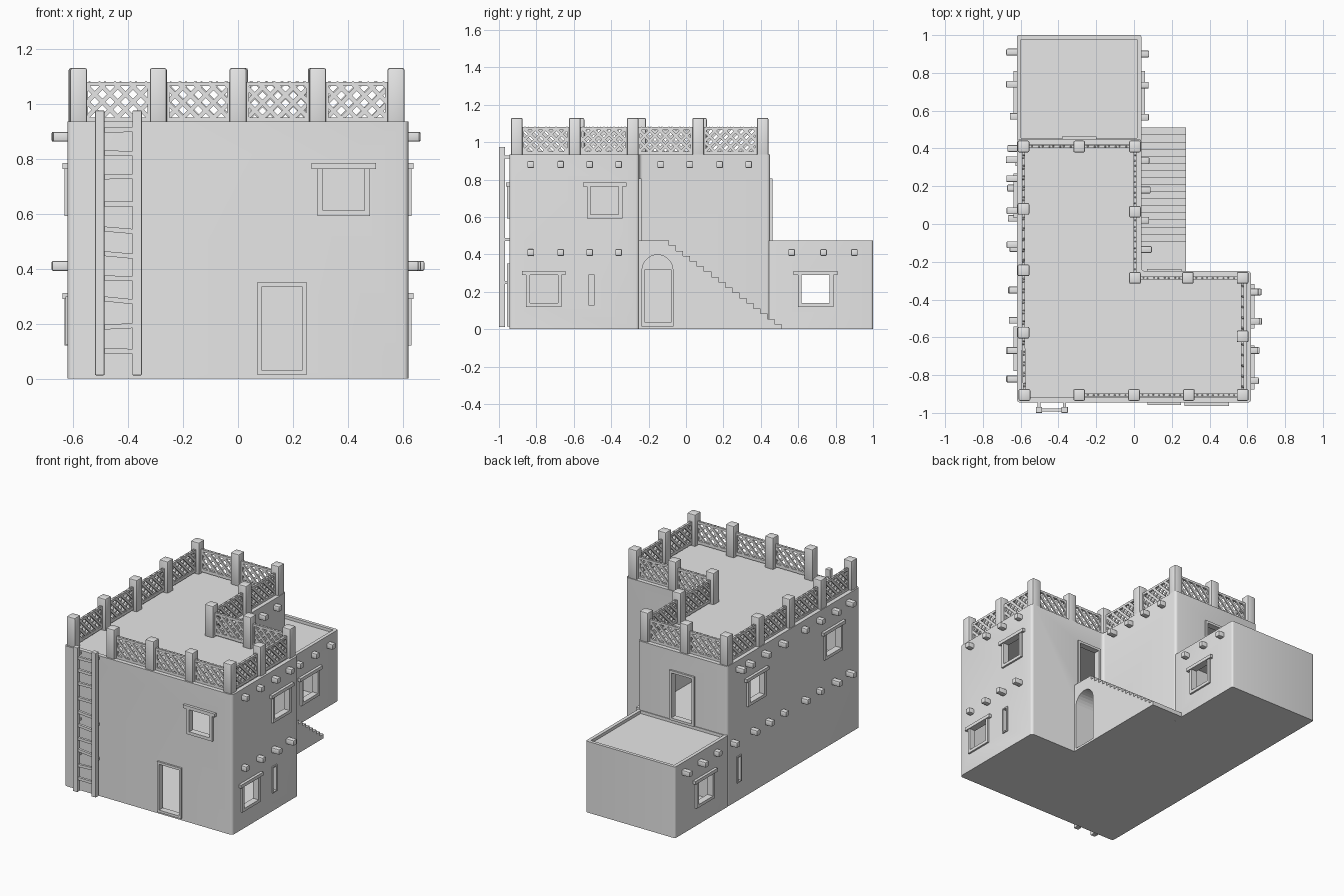
import bpy, bmesh, math, random
from mathutils import Matrix, Vector

if "Cube" in bpy.data.objects:
    bpy.data.objects.remove(bpy.data.objects["Cube"])

random.seed(4)
clay = bpy.data.materials.new("clay grey")
clay.diffuse_color = (0.8, 0.8, 0.8, 1)
clay.use_nodes = True
clay.node_tree.nodes["Principled BSDF"].inputs["Base Color"].default_value = clay.diffuse_color


def finish(name, bm, bevel=0, segs=2):
    """Turn a bmesh into a named object, optionally rounding all its edges."""
    if bevel:
        bmesh.ops.bevel(bm, geom=bm.edges[:], offset=bevel, segments=segs,
                        affect='EDGES', profile=0.5)
    bmesh.ops.recalc_face_normals(bm, faces=bm.faces)
    me = bpy.data.meshes.new(name)
    bm.to_mesh(me)
    bm.free()
    me.materials.append(clay)
    ob = bpy.data.objects.new(name, me)
    bpy.context.collection.objects.link(ob)
    return ob


def add_box(bm, lo, hi, m=Matrix()):
    lo, hi = Vector(lo), Vector(hi)
    s = Matrix.Diagonal((*(hi - lo), 1))
    bmesh.ops.create_cube(bm, size=1, matrix=m @ Matrix.Translation((lo + hi) / 2) @ s)


def box(name, lo, hi, bevel=0):
    bm = bmesh.new()
    add_box(bm, lo, hi)
    return finish(name, bm, bevel)


def prism(name, pts, direction, round_r=0):
    """Extrude a closed 3D outline; round_r rounds the edges along the extrusion."""
    bm = bmesh.new()
    f = bm.faces.new([bm.verts.new(p) for p in pts])
    d = Vector(direction)
    ext = bmesh.ops.extrude_face_region(bm, geom=[f])
    bmesh.ops.translate(bm, verts=[v for v in ext['geom'] if isinstance(v, bmesh.types.BMVert)], vec=d)
    if round_r:
        side = [e for e in bm.edges
                if abs((e.verts[0].co - e.verts[1].co).normalized().dot(d.normalized())) > 0.99]
        bmesh.ops.bevel(bm, geom=side, offset=round_r, segments=4, affect='EDGES', profile=0.5)
    return finish(name, bm)


def cut(ob, cutter):
    mod = ob.modifiers.new("cut", 'BOOLEAN')
    mod.operation, mod.solver, mod.object = 'DIFFERENCE', 'EXACT', cutter
    bpy.context.view_layer.objects.active = ob
    bpy.ops.object.modifier_apply(modifier=mod.name)
    bpy.data.objects.remove(cutter)


def smooth(ob):
    bpy.ops.object.select_all(action='DESELECT')
    ob.select_set(True)
    bpy.context.view_layer.objects.active = ob
    bpy.ops.object.shade_smooth_by_angle(angle=math.radians(35))


def outline(d, z):
    """L-shaped plan of the two storey house, inset by d."""
    return [(-.62 + d, -.945 + d, z), (.62 - d, -.945 + d, z), (.62 - d, -.25 - d, z),
            (.04 - d, -.25 - d, z), (.04 - d, .45 - d, z), (-.62 + d, .45 - d, z)]


# House shell, with two hollow storeys and a sunken roof deck
house = prism("house_walls", outline(0, 0), (0, 0, .935), .018)
for z0, h in ((.02, .42), (.47, .43)):
    cut(house, prism("room_void", outline(.035, z0), (0, 0, h)))
cut(house, prism("roof_recess", outline(.028, .92), (0, 0, .1)))

# Low rear room
annex = prism("rear_room_walls", [(-.62, .44, 0), (.04, .44, 0), (.04, 1, 0), (-.62, 1, 0)],
              (0, 0, .475), .012)
cut(annex, box("annex_void", (-.585, .452, .02), (.005, .965, .43)))
cut(annex, box("annex_recess", (-.597, .455, .455), (.017, .978, .6)))

# Wall planes: (normal axis, position, outward sign)
FRONT, RIGHT, LEFT = (1, -.945, -1), (0, .62, 1), (0, -.62, -1)
INNER_R, INNER_B, BACK = (0, .04, 1), (1, -.25, 1), (1, .45, 1)


def on_wall(face, u0, u1, z0, z1, d0, d1):
    """Box corners from wall coordinates; d is the distance out of the wall."""
    ax, pos, s = face
    a, b = sorted((pos + s * d0, pos + s * d1))
    return ((a, u0, z0), (b, u1, z1)) if ax == 0 else ((u0, a, z0), (u1, b, z1))


def opening(name, wall, face, u0, u1, z0, z1, t=.02, out=.012, lintel=False):
    """Cut a hole and line it with a frame; u and z give the clear opening."""
    cut(wall, box("hole", *on_wall(face, u0 - t / 2, u1 + t / 2, z0 - t / 2, z1 + t / 2, -.06, .05)))
    bm = bmesh.new()
    for a, b, c, d in ((u0 - t, u0, z0 - t, z1 + t), (u1, u1 + t, z0 - t, z1 + t),
                       (u0, u1, z0 - t, z0), (u0, u1, z1, z1 + t)):
        add_box(bm, *on_wall(face, a, b, c, d, -.03, out))
    if lintel:
        add_box(bm, *on_wall(face, u0 - t - .022, u1 + t + .022, z1, z1 + .022, -.01, out + .006))
    finish(name, bm)


# Windows
for name, wall, face, u, z in (
        ("front_window", house, FRONT, .385, .687), ("right_upper_window", house, RIGHT, -.435, .687),
        ("right_lower_window", house, RIGHT, -.76, .215), ("left_upper_window_a", house, LEFT, .15, .687),
        ("left_upper_window_b", house, LEFT, -.66, .687), ("rear_room_right_window", annex, INNER_R, .693, .215),
        ("rear_room_left_window", annex, LEFT, .693, .215)):
    opening(name, wall, face, u - .075, u + .075, z - .075, z + .075, lintel=True)
opening("right_slit_window", house, RIGHT, -.52, -.49, .13, .29, .008, .008)
opening("left_slit_window", house, LEFT, .315, .345, .13, .29, .008, .008)

# Doors
opening("front_door_frame", house, FRONT, .087, .233, .03, .335, .016)
opening("rear_roof_door_frame", house, BACK, -.365, -.215, .49, .79, .016)
opening("landing_door_frame", house, INNER_B, .085, .235, .49, .79, .016)
opening("under_stair_door_frame", house, INNER_R, -.22, -.08, .035, .32, .012, .006)

# Outside stair with landing and an arch beneath it
n, run = 16, .0375
prof = [(.04, -.25, 0), (.04, .51, 0)]
for i in range(n):
    y, z = .51 - i * run, .475 * (i + 1) / (n + 1)
    prof += [(.04, y, z), (.04, y - run, z)]
prof += [(.04, .51 - n * run, .475), (.04, -.25, .475)]
stair = prism("outside_stair", prof, (.235, 0, 0))
arch = [(0, -.235, .015), (0, -.07, .015)]
arch += [(0, -.1525 + .0825 * math.cos(a), .315 + .0825 * math.sin(a))
         for a in (math.pi * k / 14 for k in range(15))]
cut(stair, prism("arch_hole", arch, (.4, 0, 0)))

# Projecting roof beams
rows = ((RIGHT, .88, (-.83, -.67, -.515, -.36)), (RIGHT, .41, (-.83, -.67, -.515, -.36)),
        (INNER_R, .88, (-.135, .02, .18, .335)), (INNER_R, .41, (.565, .735, .9)),
        (LEFT, .88, (.34, .24, .07, -.11, -.35, -.51, -.67, -.82)),
        (LEFT, .41, (.91, .74, .57, .4, .19, .03, -.13, -.35, -.51, -.67, -.82)))
for face, z, ys in rows:
    for y in ys:
        out = random.uniform(.035, .06)
        smooth(box("roof_beam", *on_wall(face, y - .018, y + .018, z - .018, z + .018, -.05, out), .006))

# Roof posts and lattice railings between neighbours; loops share corner posts
front = [(x, -.905) for x in (-.58, -.29, 0, .29, .575)]
path = front + [(.575, -.595), (.575, -.285), (.285, -.285), (.005, -.285), (.005, .065), (.005, .41),
                (-.29, .41), (-.585, .41), (-.585, .08), (-.585, -.245), (-.585, -.575)]
for x, y in path:
    smooth(box("roof_post", (x - .031, y - .031, .91), (x + .031, y + .031, 1.13), .008))


def lattice(p, q, z0=.93, z1=1.08, step=.056, w=.008, t=.005):
    p, q = Vector((*p, 0)), Vector((*q, 0))
    half, h = (q - p).length / 2 - .025, z1 - z0
    base = Matrix.Translation((p + q) / 2 + Vector((0, 0, z0))) @ Matrix.Rotation(
        math.atan2(q.y - p.y, q.x - p.x), 4, 'Z')
    bm = bmesh.new()
    for a, b, c, d in ((-half, half, 0, .02), (-half, half, h - .015, h),
                       (-half, -half + .015, 0, h), (half - .015, half, 0, h)):
        add_box(bm, (a, -.008, c), (b, .008, d), base)
    # Crossing slats, clipped to the panel
    count = int((2 * half + h) / step)
    for side in (1, -1):
        for i in range(count + 1):
            c = -half - h + (i + .5) * step
            a, b = max(c, -half), min(c + h, half)
            if b - a < .02:
                continue
            mid = Vector((side * (a + b) / 2, side * t * .5, (a + b) / 2 - c))
            m = base @ Matrix.Translation(mid) @ Matrix.Rotation(-side * math.pi / 4, 4, 'Y')
            ln = (b - a) / math.sqrt(2) - .003
            add_box(bm, (-ln, -t, -w), (ln, t, w), m)
    finish("lattice_railing", bm)


for i in range(1, len(path)):   # the first bay stays open for the ladder
    lattice(path[i], path[(i + 1) % len(path)])

# Ladder against the front wall
for x in (-.503, -.367):
    box("ladder_rail", (x - .017, -1, .012), (x + .017, -.968, .975), .003)
    for z in (.25, .48, .92):
        box("ladder_bracket", (x - .008, -.97, z - .008), (x + .008, -.94, z + .008))
bm = bmesh.new()
for z in (.1, .19, .285, .365, .45, .54, .635, .735, .82, .905):
    m = Matrix.Translation((-.435, -.985, z)) @ Matrix.Rotation(random.uniform(-.12, .12), 4, 'Y')
    add_box(bm, (-.06, -.008, -.009), (.06, .008, .009), m)
finish("ladder_rungs", bm)

for ob in (house, annex):
    smooth(ob)
